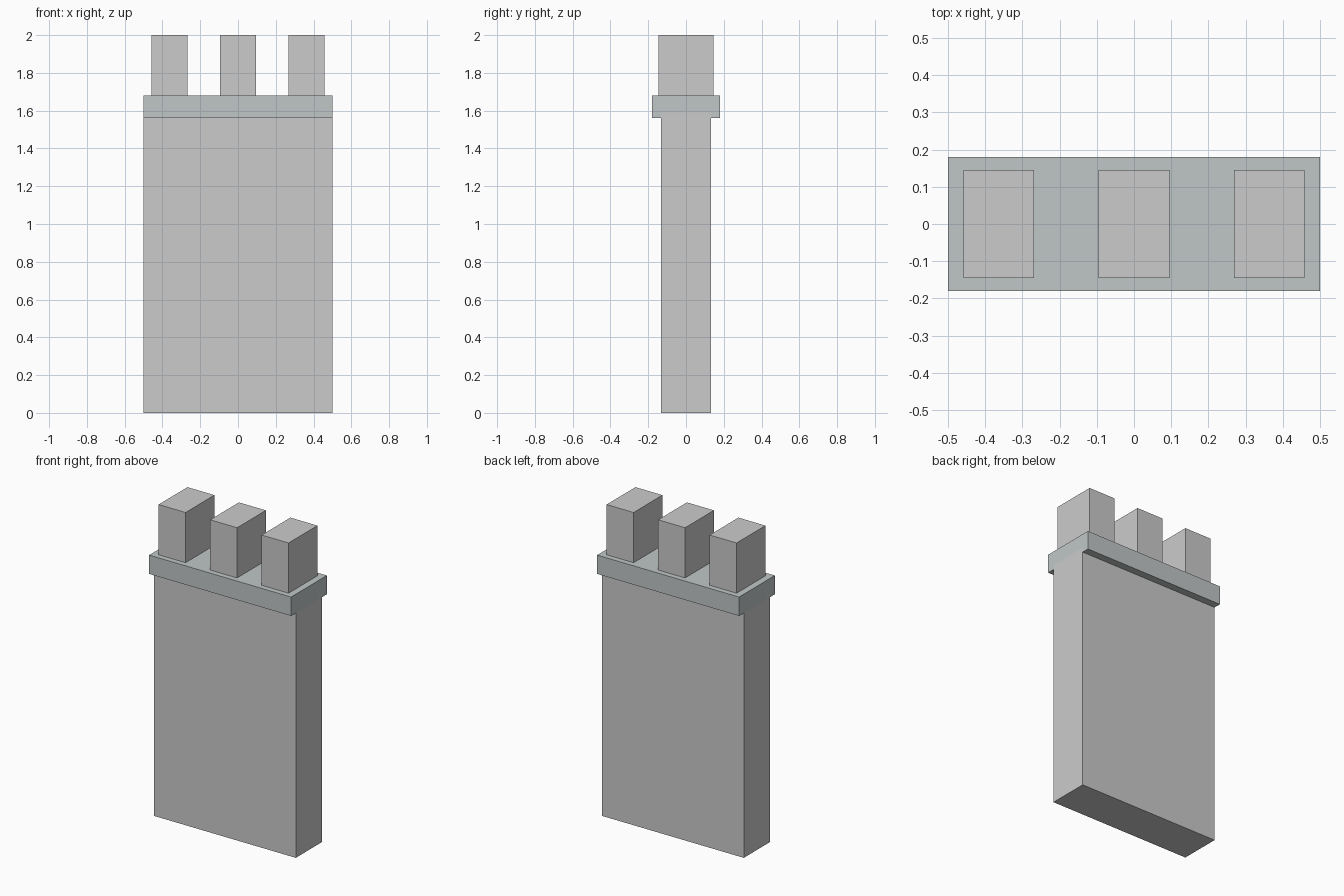
import bpy

if "Cube" in bpy.data.objects:
    bpy.data.objects.remove(bpy.data.objects["Cube"])


def box(name, x, y, z, material=None):
    """Axis-aligned box from (min, max) ranges."""
    ranges = (x, y, z)
    bpy.ops.mesh.primitive_cube_add(size=1, location=[(a + b) / 2 for a, b in ranges])
    obj = bpy.context.object
    obj.name = name
    obj.scale = [b - a for a, b in ranges]
    bpy.ops.object.transform_apply(location=False, rotation=False, scale=True)
    if material:
        obj.data.materials.append(material)
    return obj


trim = bpy.data.materials.new("trim_stone")
trim.diffuse_color = (0.53, 0.57, 0.57, 1)
trim.use_nodes = True
trim.node_tree.nodes["Principled BSDF"].inputs["Base Color"].default_value = trim.diffuse_color

# Main wall slab, its top seated slightly inside the ledge
box("wall", (-0.5, 0.5), (-0.132, 0.132), (0, 1.59))

# Overhanging ledge
box("ledge", (-0.5, 0.5), (-0.18, 0.18), (1.56, 1.68), trim)

# Row of three battlement blocks
for i, x in enumerate((-0.363, 0.0, 0.363)):
    box(f"battlement_{i + 1}", (x - 0.095, x + 0.095), (-0.145, 0.145), (1.68, 2.0))
